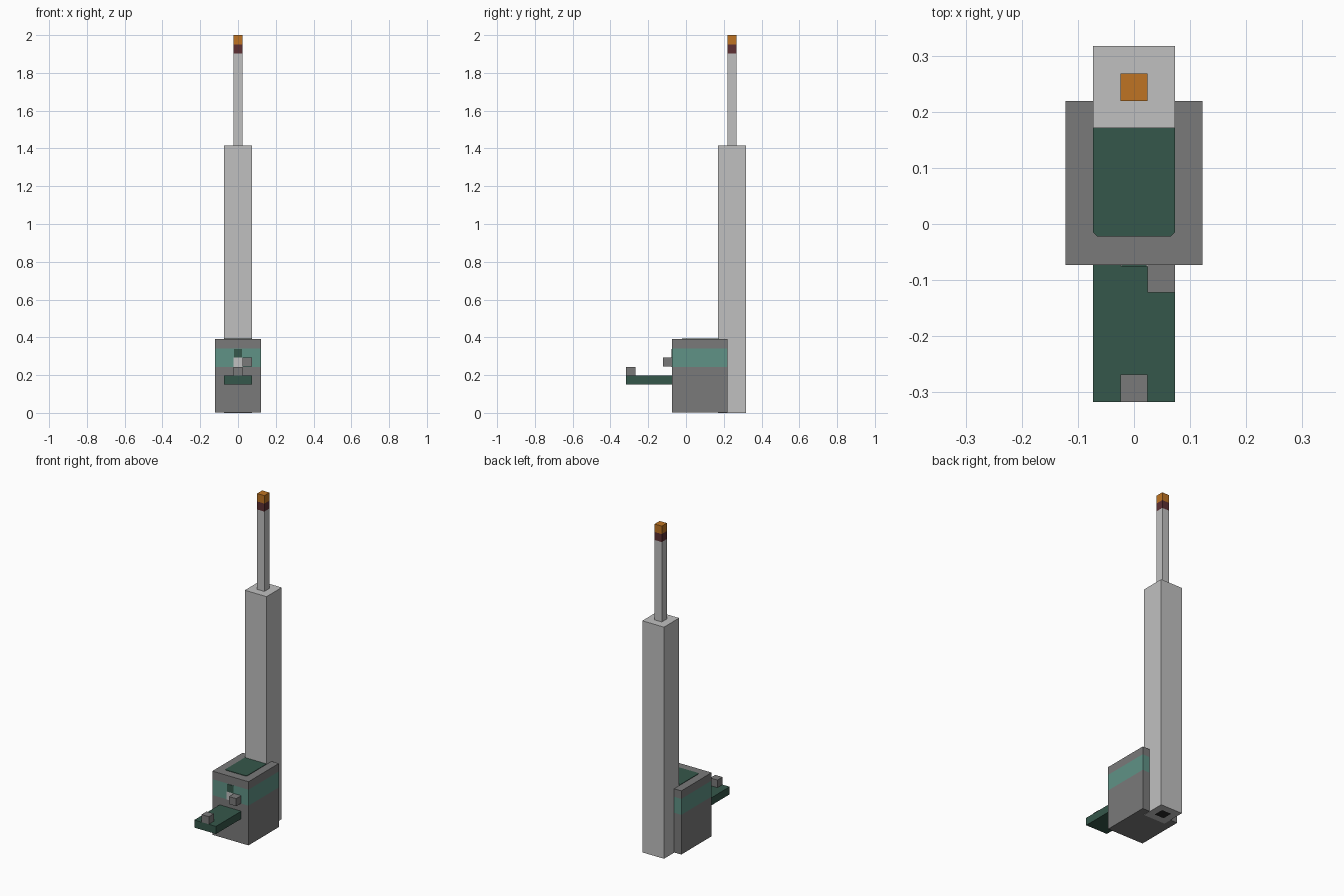
import bpy, bmesh
from mathutils import Vector

if "Cube" in bpy.data.objects:
    bpy.data.objects.remove(bpy.data.objects["Cube"], do_unlink=True)

U = 2 / 41  # block size; the whole model sits on this grid


def material(name, rgb):
    m = bpy.data.materials.new(name)
    m.use_nodes = True
    m.diffuse_color = (*rgb, 1)
    m.node_tree.nodes["Principled BSDF"].inputs["Base Color"].default_value = (*rgb, 1)
    return m


light_grey = material("light_grey", (0.53, 0.53, 0.53))
grey = material("grey", (0.195, 0.195, 0.195))
dark_green = material("dark_green", (0.036, 0.095, 0.069))
teal = material("teal", (0.115, 0.287, 0.238))
orange = material("orange", (0.52, 0.175, 0.017))
dark_red = material("dark_red", (0.11, 0.03, 0.034))
black = material("near_black", (0.02, 0.02, 0.02))


def finish(bm, name, *mats):
    mesh = bpy.data.meshes.new(name)
    bm.to_mesh(mesh)
    bm.free()
    for m in mats:
        mesh.materials.append(m)
    obj = bpy.data.objects.new(name, mesh)
    bpy.context.collection.objects.link(obj)
    return obj


def block(lo, hi):
    """Box between two corners given in block units."""
    bm = bmesh.new()
    bmesh.ops.create_cube(bm, size=1)
    lo, hi = Vector(lo) * U, Vector(hi) * U
    for v in bm.verts:
        v.co = (lo + hi) / 2 + v.co * (hi - lo)
    return bm


def part(name, lo, hi, mat):
    return finish(block(lo, hi), name, mat)


# Housing with a coloured band all round
bm = block((-2.5, -1.5, 0.03), (2.5, 4.5, 8))
for level in (5, 7):
    bmesh.ops.bisect_plane(bm, geom=bm.verts[:] + bm.edges[:] + bm.faces[:],
                           plane_co=(0, 0, level * U), plane_no=(0, 0, 1))
for f in bm.faces:
    f.material_index = int(5 * U < f.calc_center_median().z < 7 * U)
finish(bm, "housing", grey, teal)

# Lid panel with trimmed corners, against the tower
bm = block((-1.5, -0.45, 8), (1.5, 3.6, 8.06))
corners = [e for e in bm.edges
           if abs(e.verts[0].co.z - e.verts[1].co.z) > 0.001 and e.verts[0].co.y < 0]
bmesh.ops.bevel(bm, geom=corners, offset=0.15 * U, segments=1, affect='EDGES')
finish(bm, "lid_panel", dark_green)

# Tower with a small opening underneath
bm = block((-1.5, 3.5, 0), (1.5, 6.5, 29))
bm.normal_update()
bottom = min(bm.faces, key=lambda f: f.calc_center_median().z)
bmesh.ops.inset_region(bm, faces=[bottom], thickness=1.2 * U)
bottom.material_index = 1
finish(bm, "tower", light_grey, black)

# Mast and its tip
part("mast", (-0.5, 4.5, 29), (0.5, 5.5, 39), light_grey)
part("mast_collar", (-0.5, 4.5, 39), (0.5, 5.5, 40), dark_red)
part("mast_tip", (-0.5, 4.5, 40), (0.5, 5.5, 41), orange)

# Front tray, knobs and plates
part("front_tray", (-1.5, -6.5, 3.1), (1.5, -1.5, 4.05), dark_green)
part("tray_knob", (-0.5, -6.5, 4.05), (0.5, -5.5, 5), grey)
part("front_knob", (0.5, -2.5, 5.05), (1.5, -1.5, 6), grey)
part("front_window", (-0.45, -1.55, 6), (0.45, -1.5, 6.95), dark_green)
part("front_label_plate", (-0.5, -1.55, 5), (0.5, -1.5, 6), light_grey)
